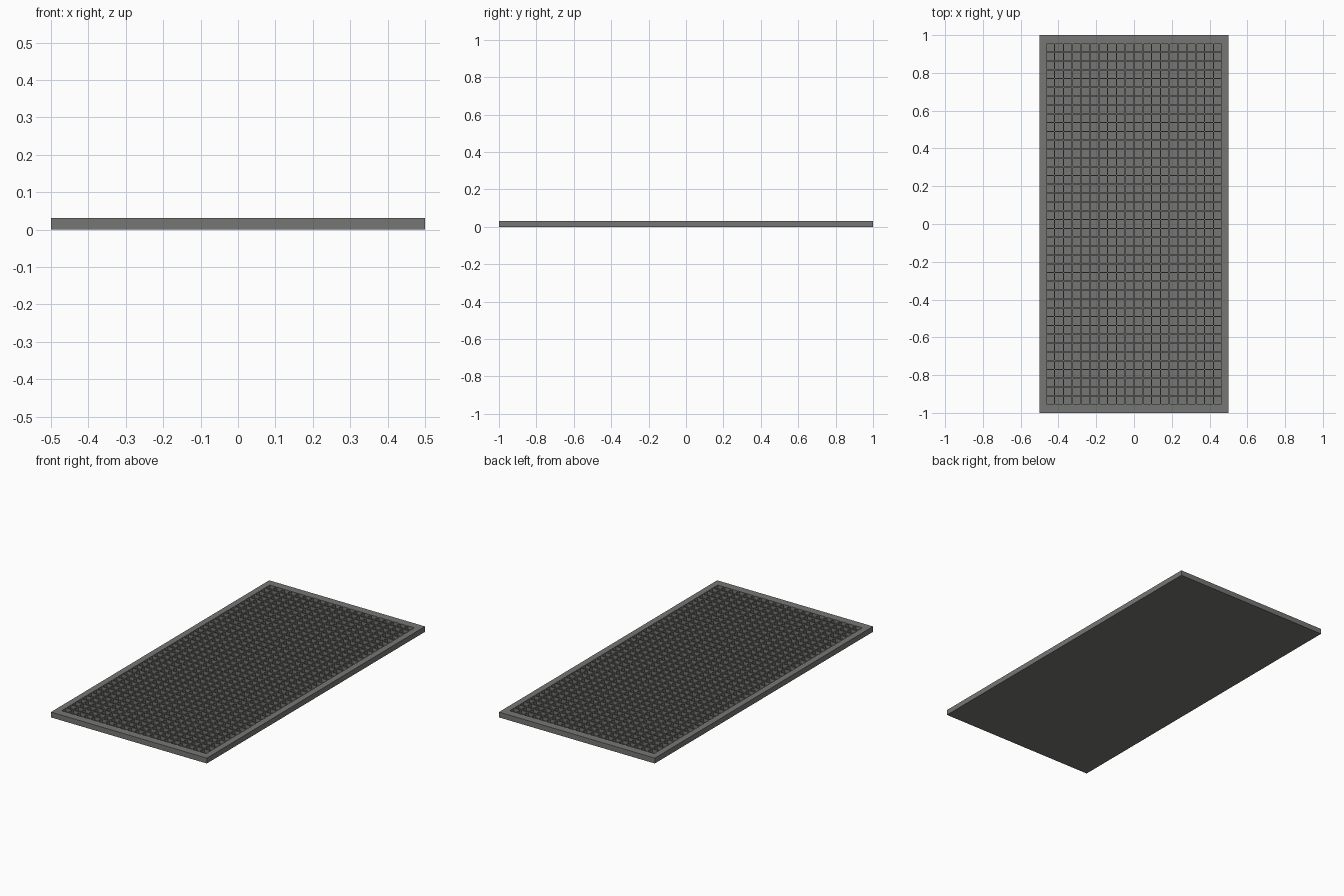
import bpy, bmesh

if "Cube" in bpy.data.objects:
    bpy.data.objects.remove(bpy.data.objects["Cube"])

HALF_X, HALF_Y, TOP = 0.5, 1.0, 0.031
GRID_X, GRID_Y = 0.467, 0.957
COLS, ROWS = 20, 41
WALL, DEPTH = 0.009, 0.02


def stops(half, inner, count):
    """Outer edge, evenly spaced cell lines, outer edge."""
    return [-half] + [-inner + 2 * inner * i / count for i in range(count + 1)] + [half]


bm = bmesh.new()

# Flat top sheet: rim strip around a regular grid of cells
xs, ys = stops(HALF_X, GRID_X, COLS), stops(HALF_Y, GRID_Y, ROWS)
verts = [[bm.verts.new((x, y, TOP)) for x in xs] for y in ys]
cells = []
for j in range(len(ys) - 1):
    for i in range(len(xs) - 1):
        face = bm.faces.new((verts[j][i], verts[j][i + 1],
                             verts[j + 1][i + 1], verts[j + 1][i]))
        if 1 <= i <= COLS and 1 <= j <= ROWS:
            cells.append(face)
bm.normal_update()

# Outer sides and closed underside
rim_edges = [e for e in bm.edges if e.is_boundary]
skirt = bmesh.ops.extrude_edge_only(bm, edges=rim_edges)["geom"]
for v in skirt:
    if isinstance(v, bmesh.types.BMVert):
        v.co.z = 0
bmesh.ops.edgeloop_fill(bm, edges=[e for e in bm.edges if e.is_boundary])
bmesh.ops.recalc_face_normals(bm, faces=bm.faces[:])

# Square pockets separated by thin walls
bmesh.ops.inset_individual(bm, faces=cells, thickness=WALL / 2, depth=0)
bmesh.ops.inset_individual(bm, faces=cells, thickness=0, depth=-DEPTH)

mesh = bpy.data.meshes.new("grid_mat")
bm.to_mesh(mesh)
bm.free()
mat_object = bpy.data.objects.new("grid_mat", mesh)
bpy.context.collection.objects.link(mat_object)

# Dark rubber colour
rubber = bpy.data.materials.new("dark_rubber")
rubber.diffuse_color = (0.18, 0.18, 0.175, 1)
rubber.use_nodes = True
rubber.node_tree.nodes["Principled BSDF"].inputs["Base Color"].default_value = rubber.diffuse_color
mesh.materials.append(rubber)
